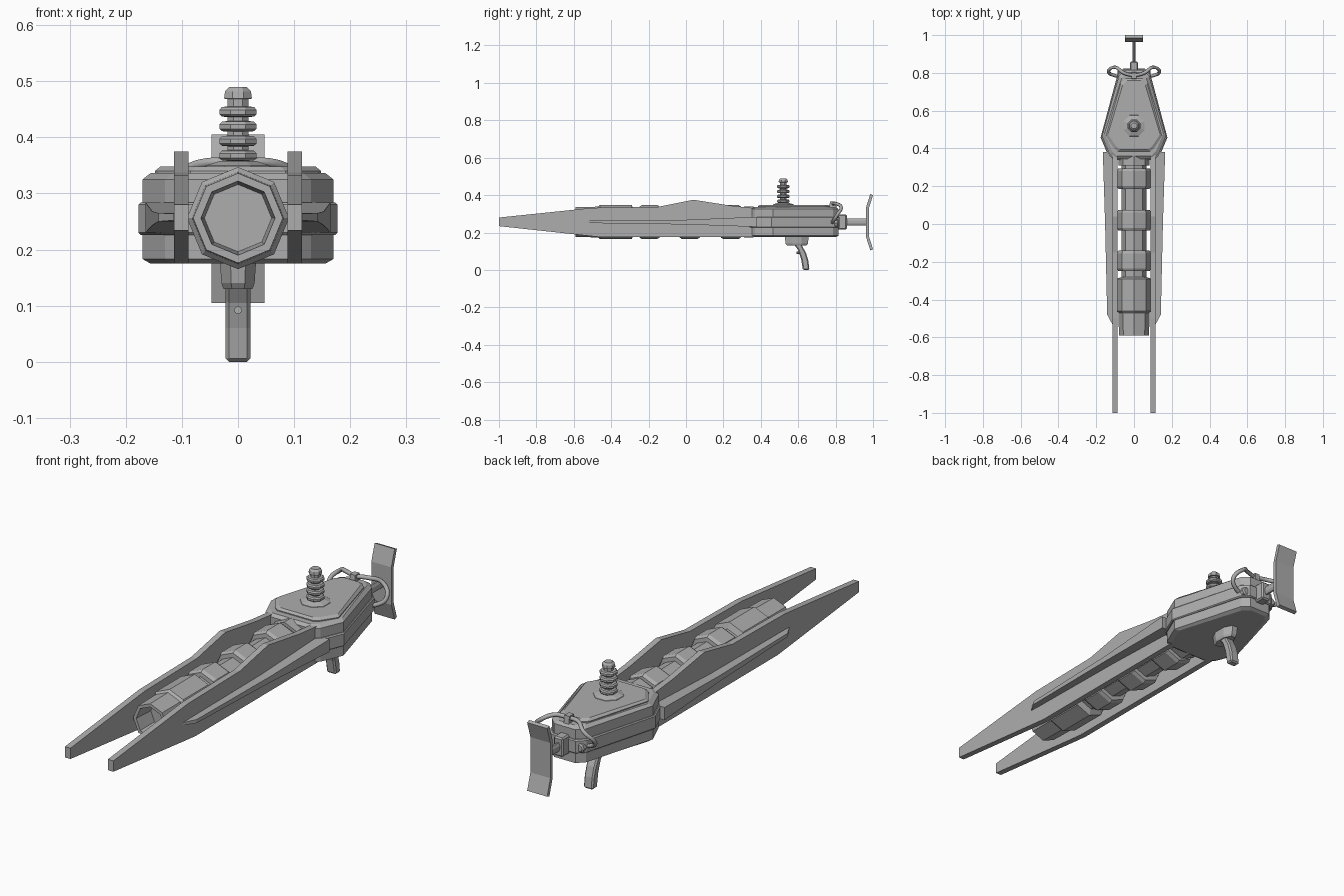
import bpy, bmesh
from math import cos, sin, tau
from mathutils import Vector

if "Cube" in bpy.data.objects:
    bpy.data.objects.remove(bpy.data.objects["Cube"])

grey = bpy.data.materials.new("plain grey")
grey.use_nodes = True
colour = (0.42, 0.42, 0.42, 1)
grey.diffuse_color = colour
grey.node_tree.nodes["Principled BSDF"].inputs["Base Color"].default_value = colour
AXIS_Z = 0.256


def loft(name, rings, mirror=False, bevel=0):
    """Skin a list of equal-length point loops and cap both ends."""
    bm = bmesh.new()
    loops = [[bm.verts.new(p) for p in ring] for ring in rings]
    n = len(loops[0])
    for a, b in zip(loops, loops[1:]):
        for i in range(n):
            j = (i + 1) % n
            bm.faces.new((a[i], a[j], b[j], b[i]))
    bm.faces.new(loops[0])
    bm.faces.new(loops[-1])
    bmesh.ops.recalc_face_normals(bm, faces=bm.faces)
    mesh = bpy.data.meshes.new(name)
    bm.to_mesh(mesh)
    bm.free()
    mesh.materials.append(grey)
    ob = bpy.data.objects.new(name, mesh)
    bpy.context.collection.objects.link(ob)
    if mirror:
        ob.modifiers.new("Mirror", 'MIRROR')
    if bevel:
        mod = ob.modifiers.new("Bevel", 'BEVEL')
        mod.width, mod.segments = bevel, 1
    return ob


def lathe(name, profile, centre, axis, sides=8, turn=0.0, squash=1.0):
    """Turn (distance, radius) pairs around the y or z axis."""
    rings = []
    for d, r in profile:
        ring = []
        for i in range(sides):
            a = tau * (i + turn) / sides
            u, v = r * cos(a) * squash, r * sin(a)
            off = (u, d, v) if axis == 'y' else (u, v, d)
            ring.append(Vector(centre) + Vector(off))
        rings.append(ring)
    return loft(name, rings)


def side_profile(name, points, x0, x1, mirror=False, bevel=0):
    return loft(name, [[(x, y, z) for y, z in points] for x in (x0, x1)], mirror, bevel)


def outline(half, z, inset=0.0):
    """Mirrored plan outline, shrunk about the body middle."""
    pts = [(x - inset, y - inset * (1 if y > 0.5 else -1)) for x, y in half]
    return [(x, y, z) for x, y in pts] + [(-x, y, z) for x, y in reversed(pts)]


# Long side rails
rail = [(-1, 0.234), (-0.5, 0.18), (-0.45, 0.175), (0.37, 0.175), (0.37, 0.33),
        (0.25, 0.342), (0.04, 0.375), (-0.15, 0.337), (-0.5, 0.332), (-1, 0.28)]
side_profile("side_rail", rail, 0.088, 0.114, mirror=True)

# Tapering fins on the rails
fin = []
for y, x, lo, hi in [(-0.53, 0.115, 0.252, 0.264), (-0.48, 0.142, 0.25, 0.265),
                     (0, 0.153, 0.243, 0.268), (0.38, 0.165, 0.23, 0.284)]:
    fin.append([(0.11, y, lo), (x, y, lo), (x, y, hi), (0.11, y, hi)])
loft("side_fin", fin, mirror=True)

# Ribbed barrel with a hollow muzzle
core, rib = 0.065, 0.091
barrel = [(-0.5, 0.06), (-0.59, 0.066), (-0.59, 0.08), (-0.47, 0.082),
          (-0.46, rib), (-0.29, rib), (-0.28, core)]
for start, end in [(-0.25, -0.14), (-0.035, 0.075), (0.185, 0.295)]:
    barrel += [(start, core), (start + 0.001, rib - 0.008), (start + 0.015, rib),
               (end - 0.015, rib), (end - 0.001, rib - 0.008), (end, core)]
barrel += [(0.31, core), (0.31, 0.083), (0.36, 0.083)]
lathe("barrel", barrel, (0, 0, AXIS_Z), 'y')

# Main body with waist band and raised top and bottom panels
plan = [(0.105, 0.345), (0.13, 0.37), (0.17, 0.465), (0.08, 0.785), (0.05, 0.815)]
loft("body", [outline(plan, 0.175, 0.014), outline(plan, 0.183),
              outline(plan, 0.325), outline(plan, 0.336, 0.014)])
loft("body_waist_band", [outline(plan, z, i) for z, i in
                         ((0.226, -0.003), (0.23, -0.007), (0.28, -0.007), (0.284, -0.003))])
panel = [(0.085, 0.385), (0.105, 0.4), (0.148, 0.465), (0.07, 0.745), (0.045, 0.77)]
loft("top_panel", [outline(panel, 0.33), outline(panel, 0.34), outline(panel, 0.348, 0.01)])

# Ringed knob on top
lathe("knob_base", [(0.34, 0.065), (0.35, 0.06), (0.358, 0.035)], (0, 0.52, 0), 'z', turn=0.5)
knob = [(0.345, 0.02)]
for z in (0.363, 0.389, 0.415, 0.441):
    knob += [(z - 0.005, 0.02), (z - 0.004, 0.031), (z, 0.036),
             (z + 0.008, 0.036), (z + 0.013, 0.031), (z + 0.014, 0.02)]
knob += [(0.468, 0.02), (0.469, 0.027), (0.482, 0.025), (0.49, 0.017)]
lathe("ringed_knob", knob, (0, 0.52, 0), 'z', turn=0.5)

# Curved trigger grip below its mount
lathe("grip_mount", [(0.13, 0.056), (0.14, 0.064), (0.18, 0.07)], (0, 0.592, 0), 'z',
      turn=0.5, squash=0.5)
grip = [(0.575, 0.14), (0.6, 0.105), (0.615, 0.06), (0.625, 0.0), (0.66, 0.0),
        (0.654, 0.05), (0.642, 0.09), (0.615, 0.14)]
side_profile("trigger_grip", grip, -0.022, 0.022, bevel=0.006)
lathe("grip_stud", [(0, 0.007), (0.02, 0.007)], (0, 0.592, 0.092), 'y')

# Rear socket, rod and rest pad
side_profile("rear_socket", [(0.79, 0.215), (0.86, 0.215), (0.86, 0.296), (0.79, 0.296)],
             -0.022, 0.022, bevel=0.006)
lathe("rear_rod", [(0.85, 0.02), (0.97, 0.02)], (0, 0, AXIS_Z), 'y', turn=0.5, squash=0.5)
pad = [(0.985, 0.105), (0.963, 0.175), (0.963, 0.335), (0.985, 0.405),
       (1, 0.4), (0.978, 0.33), (0.978, 0.18), (1, 0.11)]
side_profile("rest_pad", pad, -0.047, 0.047)

# Cable loops, their clip and sockets
for side, label in ((1, "left"), (-1, "right")):
    curve = bpy.data.curves.new(label + "_cable", 'CURVE')
    curve.dimensions = '3D'
    curve.bevel_depth, curve.bevel_resolution, curve.resolution_u = 0.009, 1, 5
    spline = curve.splines.new('BEZIER')
    path = [(0, 0.785, 0.352), (0.055, 0.8, 0.355), (0.1, 0.83, 0.335),
            (0.135, 0.805, 0.29), (0.1, 0.785, 0.258), (0.06, 0.78, 0.25)]
    spline.bezier_points.add(len(path) - 1)
    for point, (x, y, z) in zip(spline.bezier_points, path):
        point.co = (side * x, y, z)
        point.handle_left_type = point.handle_right_type = 'AUTO'
    curve.materials.append(grey)
    bpy.context.collection.objects.link(bpy.data.objects.new(label + "_cable", curve))
    lathe(label + "_cable_socket", [(-0.02, 0.02), (0.02, 0.02), (0.025, 0.014)],
          (side * 0.068, 0.79, 0.25), 'y')
side_profile("cable_clip", [(0.765, 0.33), (0.805, 0.33), (0.8, 0.365), (0.77, 0.365)],
             -0.012, 0.012)
